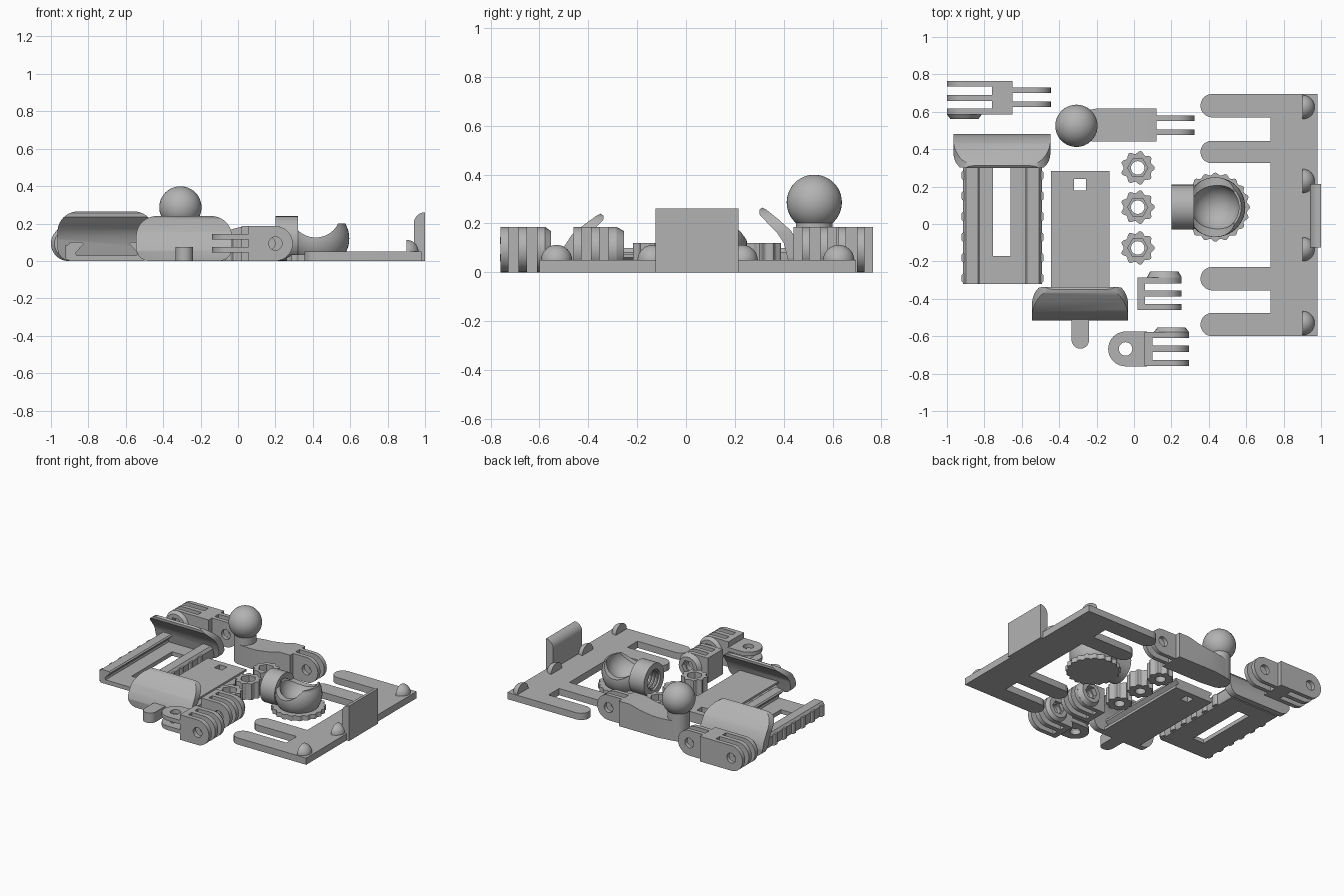
import bpy, bmesh
from math import sin, cos, pi, radians
from mathutils import Vector

if "Cube" in bpy.data.objects:
    bpy.data.objects.remove(bpy.data.objects["Cube"], do_unlink=True)

GREY = (0.45, 0.45, 0.45, 1)
mat = bpy.data.materials.new("plain grey plastic")
mat.use_nodes = True
mat.diffuse_color = GREY
mat.node_tree.nodes["Principled BSDF"].inputs["Base Color"].default_value = GREY


def finish(name, bm):
    bmesh.ops.recalc_face_normals(bm, faces=bm.faces)
    me = bpy.data.meshes.new(name)
    bm.to_mesh(me)
    bm.free()
    ob = bpy.data.objects.new(name, me)
    bpy.context.collection.objects.link(ob)
    me.materials.append(mat)
    return ob


def prism(name, pts, axis, lo, hi):
    """Extrude a 2D outline along an axis; the outline uses the other two axes in order."""
    place = {"x": lambda a, b, t: (t, a, b), "y": lambda a, b, t: (a, t, b),
             "z": lambda a, b, t: (a, b, t)}[axis]
    bm = bmesh.new()
    face = bm.faces.new([bm.verts.new(place(a, b, lo)) for a, b in pts])
    new = bmesh.ops.extrude_face_region(bm, geom=[face])["geom"]
    step = Vector(place(0, 0, hi - lo))
    bmesh.ops.translate(bm, vec=step, verts=[v for v in new if isinstance(v, bmesh.types.BMVert)])
    return finish(name, bm)


def arc(cx, cy, r, a0, a1, n=10):
    return [(cx + r * cos(radians(a0 + (a1 - a0) * i / n)),
             cy + r * sin(radians(a0 + (a1 - a0) * i / n))) for i in range(n + 1)]


def circle(cx, cy, r, n=32):
    return arc(cx, cy, r, 0, 360 - 360 / n, n - 1)


def rounded(x0, x1, y0, y1, low, top):
    return (arc(x0 + low, y0 + low, low, 180, 270) + arc(x1 - low, y0 + low, low, 270, 360)
            + arc(x1 - top, y1 - top, top, 0, 90) + arc(x0 + top, y1 - top, top, 90, 180))


def box(name, x0, x1, y0, y1, z0, z1):
    return prism(name, [(x0, y0), (x1, y0), (x1, y1), (x0, y1)], "z", z0, z1)


def scallop(cx, cy, r, depth, lobes):
    n = lobes * 8
    return [(cx + (r + depth * cos(lobes * 2 * pi * i / n)) * cos(2 * pi * i / n),
             cy + (r + depth * cos(lobes * 2 * pi * i / n)) * sin(2 * pi * i / n)) for i in range(n)]


def ball(name, x, y, z, r):
    bm = bmesh.new()
    bmesh.ops.create_uvsphere(bm, u_segments=40, v_segments=24, radius=r)
    bmesh.ops.translate(bm, vec=(x, y, z), verts=bm.verts)
    return finish(name, bm)


def combine(ob, other, op="DIFFERENCE"):
    m = ob.modifiers.new("bool", "BOOLEAN")
    m.operation, m.object, m.solver = op, other, "EXACT"
    bpy.context.view_layer.objects.active = ob
    bpy.ops.object.modifier_apply(modifier="bool")
    bpy.data.objects.remove(other, do_unlink=True)
    return ob


R, HOLE = 0.093, 0.036   # knuckle radius and bolt hole


def prong(name, cx, cy, end, axis, lo, hi):
    """Round-tipped ear with a bolt hole, reaching from the hole centre to end."""
    side = (90, 270) if end > cx else (-90, 90)
    pts = arc(cx, cy, R, *side, 20)
    y0, y1 = pts[0][1], pts[-1][1]
    ob = prism(name, pts + [(end, y1), (end, y0)], axis, lo, hi)
    return combine(ob, prism("hole", circle(cx, cy, HOLE), axis, lo - 0.1, hi + 0.1))


def boss(name, cx, y, out):
    """Tapered nut seat on the outside of an ear."""
    bm = bmesh.new()
    rings = [[bm.verts.new((px, yy, pz)) for px, pz in circle(cx, R, r, 24)]
             for r, yy in ((R, y), (0.075, out))]
    for ring in rings:
        bm.faces.new(ring)
    bmesh.ops.bridge_loops(bm, edges=[e for e in bm.edges])
    ob = finish(name, bm)
    return combine(ob, prism("hex", circle(cx, R, 0.05, 6), "y", min(y, out) - 0.01, max(y, out) + 0.01))


# fork plate with four round-ended fingers
box("fork_plate", 0.73, 0.98, -0.6, 0.695, 0, 0.05)
for y0, y1 in ((0.57, 0.695), (0.325, 0.445), (-0.355, -0.23), (-0.6, -0.475)):
    r = (y1 - y0) / 2
    prism("plate_finger", arc(0.355 + r, y0 + r, r, 90, 270) + [(0.73, y0), (0.73, y1)], "z", 0, 0.05)

# half-dome stops and the upright end wall
for y in (0.625, 0.23, -0.135, -0.53):
    dome = ball("half_dome", 0.902, y, 0.048, 0.064)
    combine(dome, box("keep", 0.902, 1, y - 0.1, y + 0.1, 0.04, 0.2), "INTERSECT")
prism("end_wall", [(0.94, 0), (1, 0)] + arc(1, 0.2, 0.06, 90, 180), "y", -0.125, 0.215)

# clamp frame: slotted floor and two grooved rails
floor = box("frame_floor", -0.88, -0.53, -0.32, 0.42, 0, 0.03)
combine(floor, box("slot", -0.755, -0.66, -0.17, 0.305, -0.1, 0.1))
for s in (-1, 1):
    c = -0.703
    sect = [(0.16, 0), (0.2, 0), (0.21, 0.02), (0.21, 0.08), (0.195, 0.1), (0.13, 0.1),
            (0.122, 0.09), (0.165, 0.045), (0.16, 0.03)]
    prism("frame_rail", [(c + s * a, b) for a, b in sect], "y", -0.32, 0.42)
    for i in range(6):
        y = -0.29 + i * 0.11
        x = c + s * 0.2
        prism("rail_grip", rounded(x - 0.02, x + 0.02, y - 0.025, y + 0.025, 0.015, 0.015), "z", 0.005, 0.085)


def jaw(name, x0, x1, side, top, base):
    """Curved jaw: crescent side profile trimmed to a rounded front outline."""
    prof = [(0.13, 0), (0.175, 0), (0.18, 0.06), (0.165, 0.11), (0.13, 0.17), (0.08, 0.215),
            (0.03, 0.255), (0.012, 0.265), (0, 0.255), (0.002, 0.235), (0.03, 0.205),
            (0.07, 0.165), (0.1, 0.12), (0.115, 0.06)]
    ob = prism(name, [(base + side * a, b * top / 0.265) for a, b in prof], "x", x0, x1)
    lo, hi = sorted((base - side * 0.1, base + side * 0.3))
    return combine(ob, prism("outline", rounded(x0, x1, 0, top, 0.07, 0.11), "y", lo, hi), "INTERSECT")


jaw("fixed_jaw", -0.965, -0.447, 1, 0.265, 0.3)
jaw("sliding_jaw", -0.545, -0.032, -1, 0.24, -0.337)

# slider bar with square window and end tab
slider = prism("slider_bar", [(-0.445, 0), (-0.13, 0), (-0.13, 0.02), (-0.155, 0.04), (-0.13, 0.06), (-0.13, 0.075),
                              (-0.445, 0.075), (-0.445, 0.06), (-0.42, 0.04), (-0.445, 0.02)], "y", -0.47, 0.283)
combine(slider, box("window", -0.32, -0.257, 0.18, 0.24, -0.1, 0.2))
prism("slider_tab", arc(-0.287, -0.62, 0.047, 180, 360) + [(-0.24, -0.45), (-0.334, -0.45)], "z", 0, 0.075)

# double knuckle: three ears one way, two the other
for y0, y1 in ((0.735, 0.765), (0.657, 0.69), (0.585, 0.617)):
    prong("link_ear", -0.907, R, -0.7, "y", y0, y1)
for y0, y1 in ((0.7, 0.73), (0.625, 0.655)):
    prong("link_tongue", -0.538, R, -0.7, "y", y0, y1)
box("link_block", -0.76, -0.65, 0.585, 0.765, 0, 2 * R)
boss("link_nut_seat", -0.907, 0.585, 0.562)

# ball arm
ball("ball", -0.308, 0.525, 0.286, 0.113)
prism("ball_neck", circle(-0.308, 0.525, 0.075), "z", 0, 0.24)
arm = prism("arm_body", [(-0.31, 0), (0.12, 0), (0.12, 2 * R), (0.03, 2 * R), (-0.05, 0.165),
                         (-0.15, 0.15), (-0.31, 0.145)], "y", 0.44, 0.617)
combine(arm, prism("arm_outline", [(-0.31, 0.45), (-0.2, 0.44), (0.12, 0.44), (0.12, 0.617),
                                   (-0.2, 0.617), (-0.31, 0.6)], "z", -0.1, 0.3), "INTERSECT")
for y0, y1 in ((0.55, 0.58), (0.475, 0.505)):
    prong("arm_tongue", 0.23, R, 0.08, "y", y0, y1)

# thumb nuts
for y in (0.3, 0.09, -0.128):
    nut = prism("thumb_nut", scallop(0.02, y, 0.083, 0.008, 9), "z", 0, 0.12)
    combine(nut, prism("hex", circle(0.02, y, 0.054, 6), "z", 0.05, 0.2))
    combine(nut, prism("bore", circle(0.02, y, 0.036), "z", -0.1, 0.2))

# ball socket: scalloped foot, open cup and threaded side collar
SX, SY = 0.435, 0.09
prism("socket_foot", scallop(SX, SY, 0.178, 0.007, 20), "z", 0, 0.035)
cup = ball("socket_cup", SX, SY, 0.12, 0.16)
combine(cup, box("keep", 0.2, 0.7, -0.2, 0.4, 0, 0.2), "INTERSECT")
combine(cup, ball("hollow", SX, SY, 0.18, 0.128))
combine(cup, prism("saddle", circle(0.415, 0.26, 0.135), "y", -0.3, 0.5))
collar = prism("socket_collar", circle(SY, 0.12, 0.12), "x", 0.2, 0.32)
combine(collar, prism("bore", circle(SY, 0.12, 0.075), "x", 0.1, 0.4))
combine(collar, ball("hollow", SX, SY, 0.18, 0.128))
for i in range(4):
    x = 0.215 + i * 0.025
    ring = prism("collar_thread", circle(SY, 0.12, 0.08), "x", x, x + 0.01)
    combine(ring, prism("bore", circle(SY, 0.12, 0.066), "x", 0.1, 0.4))

# short three-ear knuckle
box("short_block", 0.02, 0.06, -0.46, -0.285, 0, 2 * R)
for y0, y1 in ((-0.317, -0.285), (-0.388, -0.355), (-0.46, -0.428)):
    prong("short_ear", 0.162, R, 0.05, "y", y0, y1)
boss("short_nut_seat", 0.162, -0.285, -0.253)

# turned knuckle: two flat ears and three upright ears
box("turned_block", 0.055, 0.1, -0.76, -0.577, 0, 2 * R)
for y0, y1 in ((-0.61, -0.577), (-0.685, -0.65), (-0.76, -0.727)):
    prong("upright_ear", 0.2, R, 0.08, "y", y0, y1)
for z0, z1 in ((0.045, 0.075), (0.115, 0.145)):
    prong("flat_ear", -0.045, -0.668, 0.07, "z", z0, z1)
boss("turned_nut_seat", 0.2, -0.577, -0.553)

# smooth the round parts, keep the edges crisp
bpy.ops.object.select_all(action="DESELECT")
for ob in bpy.context.scene.objects:
    if ob.type == "MESH" and ob.data.materials and ob.data.materials[0] == mat:
        ob.select_set(True)
        bpy.context.view_layer.objects.active = ob
bpy.ops.object.shade_smooth_by_angle(angle=radians(35))
